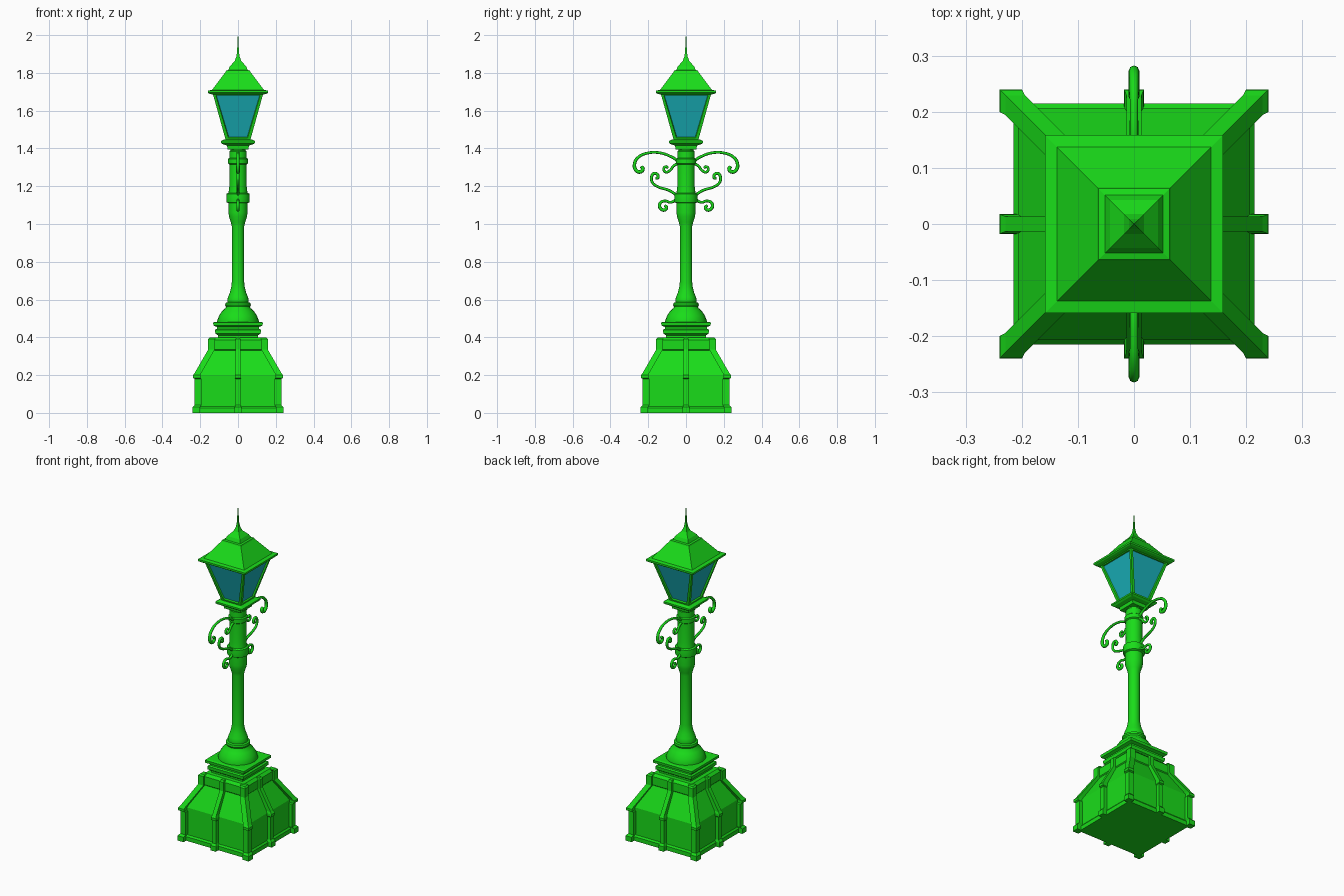
import bpy, bmesh, math
from mathutils import Matrix, Vector

if "Cube" in bpy.data.objects:
    bpy.data.objects.remove(bpy.data.objects["Cube"])


def material(name, rgb):
    m = bpy.data.materials.new(name)
    m.diffuse_color = (*rgb, 1)
    m.use_nodes = True
    m.node_tree.nodes["Principled BSDF"].inputs["Base Color"].default_value = m.diffuse_color
    return m


GREEN = material("green_paint", (0.01, 0.72, 0.01))
GLASS = material("lantern_glass", (0.01, 0.45, 0.5))


def add_object(name, bm, mats=(GREEN,), smooth=False):
    bmesh.ops.recalc_face_normals(bm, faces=bm.faces)
    me = bpy.data.meshes.new(name)
    bm.to_mesh(me)
    bm.free()
    for m in mats:
        me.materials.append(m)
    ob = bpy.data.objects.new(name, me)
    bpy.context.collection.objects.link(ob)
    if smooth:
        bpy.ops.object.select_all(action='DESELECT')
        ob.select_set(True)
        bpy.context.view_layer.objects.active = ob
        bpy.ops.object.shade_smooth_by_angle(angle=math.radians(35))
    return ob


def loft(bm, rings):
    """Bridge closed rings of points and cap both ends."""
    vs = [[bm.verts.new(p) for p in r] for r in rings]
    n = len(vs[0])
    for a, b in zip(vs, vs[1:]):
        for i in range(n):
            j = (i + 1) % n
            bm.faces.new((a[i], a[j], b[j], b[i]))
    bm.faces.new(vs[0][::-1])
    bm.faces.new(vs[-1])


def turned(name, profile, sides):
    """Stack of (half width, z) rings: four sides gives a square section."""
    bm = bmesh.new()
    k = math.sqrt(2) if sides == 4 else 1
    off = math.pi / 4 if sides == 4 else 0
    loft(bm, [[(r * k * math.cos(off + 2 * math.pi * i / sides),
                r * k * math.sin(off + 2 * math.pi * i / sides), z)
               for i in range(sides)] for r, z in profile])
    return bm if name is None else add_object(name, bm, smooth=sides > 4)


def ribs(name, sections):
    """Lofted rectangles (x0, x1, y0, y1, z), repeated on four sides."""
    bm = bmesh.new()
    for k in range(4):
        rot = Matrix.Rotation(k * math.pi / 2, 3, 'Z')
        loft(bm, [[rot @ Vector(p) for p in
                   ((a, c, z), (b, c, z), (b, d, z), (a, d, z))]
                  for a, b, c, d, z in sections])
    add_object(name, bm)


# Square pedestal
turned("pedestal", [(0.215, 0.0), (0.215, 0.025), (0.207, 0.035), (0.207, 0.2),
                    (0.14, 0.33), (0.145, 0.335), (0.145, 0.385), (0.13, 0.4),
                    (0.105, 0.4), (0.105, 0.42)], 4)

# Pedestal ribs: outline as (outer distance, z, half-width growth)
outline = [(0.24, 0.0, 0.005), (0.24, 0.03, 0.005), (0.229, 0.042, 0),
           (0.229, 0.18, 0), (0.238, 0.185, 0.004), (0.238, 0.2, 0.004),
           (0.229, 0.212, 0), (0.158, 0.335, 0), (0.158, 0.39, 0),
           (0.15, 0.398, -0.002)]
ribs("corner_ribs", [(o - 0.035 - g, o, o - 0.035 - g, o, z) for o, z, g in outline])
ribs("middle_ribs", [(0.1, o, -0.013 - g, 0.013 + g, z) for o, z, g in outline])

# Stepped square slabs above the pedestal
turned("pedestal_slabs", [(0.105, 0.41), (0.12, 0.42), (0.122, 0.44), (0.112, 0.445),
                          (0.112, 0.455), (0.13, 0.462), (0.132, 0.478),
                          (0.12, 0.482)], 4)

# Turned column with bell foot and collars
turned("column", [(0.11, 0.475), (0.11, 0.49), (0.1, 0.515), (0.083, 0.54),
                  (0.066, 0.555), (0.064, 0.562), (0.068, 0.57), (0.066, 0.582),
                  (0.056, 0.586), (0.057, 0.598), (0.052, 0.615), (0.042, 0.64),
                  (0.036, 0.665), (0.033, 0.69), (0.033, 0.99), (0.038, 1.01),
                  (0.048, 1.04), (0.05, 1.06), (0.05, 1.11), (0.06, 1.115),
                  (0.062, 1.135), (0.06, 1.16), (0.05, 1.165), (0.046, 1.2),
                  (0.046, 1.315), (0.053, 1.32), (0.053, 1.345), (0.046, 1.35),
                  (0.046, 1.385), (0.04, 1.39), (0.04, 1.41)], 24)

# Scroll ironwork in the y-z plane: (y, z, tube scale)
scrolls = {
    "upper_scroll": [(0.03, 1.325, 1), (0.08, 1.357, .8), (0.14, 1.377, .8), (0.2, 1.376, .8),
                     (0.25, 1.355, .9), (0.272, 1.32, 1), (0.265, 1.285, 1.1),
                     (0.242, 1.276, 1.1), (0.228, 1.292, 1.1), (0.238, 1.305, .9)],
    "inner_curl": [(0.03, 1.325, .9), (0.065, 1.308, .8), (0.085, 1.283, .8),
                   (0.108, 1.275, .8), (0.118, 1.292, .8), (0.105, 1.304, .8),
                   (0.096, 1.295, .7)],
    "middle_scroll": [(0.045, 1.15, .9), (0.09, 1.178, .8), (0.15, 1.198, .8),
                      (0.178, 1.22, .8), (0.182, 1.25, .9), (0.168, 1.268, .9),
                      (0.15, 1.26, .9), (0.15, 1.244, .9), (0.161, 1.243, .7)],
    "lower_scroll": [(0.045, 1.135, .9), (0.08, 1.115, .8), (0.115, 1.122, .8),
                     (0.138, 1.108, .9), (0.136, 1.084, 1), (0.115, 1.074, 1),
                     (0.103, 1.088, 1), (0.114, 1.098, .8)],
}
for name, pts in scrolls.items():
    for side, s in (("right", 1), ("left", -1)):
        cu = bpy.data.curves.new(f"{name}_{side}", 'CURVE')
        cu.dimensions = '3D'
        cu.bevel_depth = 0.009
        cu.bevel_resolution = 2
        cu.use_fill_caps = True
        cu.resolution_u = 5
        sp = cu.splines.new('BEZIER')
        sp.bezier_points.add(len(pts) - 1)
        for bp, (y, z, r) in zip(sp.bezier_points, pts):
            bp.co = (0, s * y, z)
            bp.radius = r
            bp.handle_left_type = bp.handle_right_type = 'AUTO'
        cu.materials.append(GREEN)
        bpy.context.collection.objects.link(bpy.data.objects.new(cu.name, cu))

# Lantern floor
turned("lantern_floor", [(0.055, 1.395), (0.058, 1.415), (0.08, 1.422), (0.09, 1.43),
                         (0.09, 1.44), (0.075, 1.447), (0.06, 1.447)], 4)

# Lantern body with recessed glass panes
bm = turned(None, [(0.064, 1.44), (0.134, 1.692)], 4)
bmesh.ops.recalc_face_normals(bm, faces=bm.faces)
panes = [f for f in bm.faces if abs(f.normal.z) < 0.8]
bmesh.ops.inset_individual(bm, faces=panes, thickness=0.021, depth=0.0)
bmesh.ops.inset_individual(bm, faces=panes, thickness=0.004, depth=-0.008)
for f in panes:
    f.material_index = 1
add_object("lantern_body", bm, (GREEN, GLASS))

# Roof with eave, cap and spike
turned("lantern_roof", [(0.134, 1.685), (0.152, 1.69), (0.159, 1.695), (0.159, 1.706),
                        (0.137, 1.71), (0.066, 1.805), (0.063, 1.812), (0.052, 1.815),
                        (0.043, 1.835), (0.018, 1.862), (0.009, 1.885),
                        (0.005, 1.91), (0.001, 2.0)], 4)
